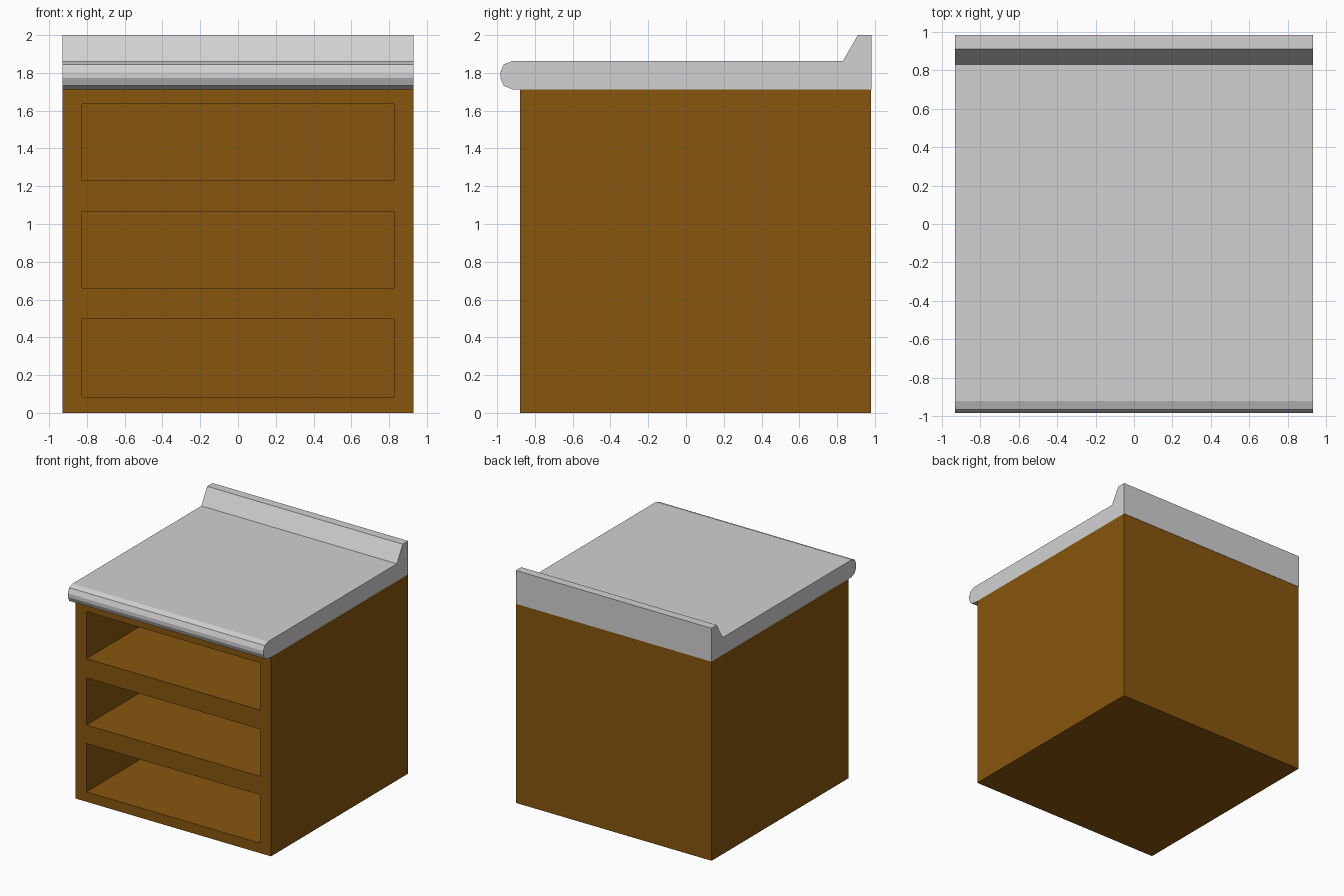
import bpy

if "Cube" in bpy.data.objects:
    bpy.data.objects.remove(bpy.data.objects["Cube"])


def material(name, rgb):
    m = bpy.data.materials.new(name)
    m.diffuse_color = (*rgb, 1.0)
    m.use_nodes = True
    m.node_tree.nodes["Principled BSDF"].inputs["Base Color"].default_value = m.diffuse_color
    return m


def prism(name, profile, half_width, mat):
    """Sweep a (y, z) profile along x, symmetric about x = 0."""
    n = len(profile)
    verts = [(x, y, z) for x in (-half_width, half_width) for y, z in profile]
    faces = [tuple(range(n))[::-1], tuple(range(n, 2 * n))]
    faces += [(i, (i + 1) % n, n + (i + 1) % n, n + i) for i in range(n)]
    mesh = bpy.data.meshes.new(name)
    mesh.from_pydata(verts, [], faces)
    mesh.materials.append(mat)
    obj = bpy.data.objects.new(name, mesh)
    bpy.context.collection.objects.link(obj)
    return obj


def box_profile(y0, y1, z0, z1):
    return [(y0, z0), (y1, z0), (y1, z1), (y0, z1)]


wood = material("brown wood", (0.242, 0.093, 0.0044))
stone = material("light grey stone", (0.64, 0.64, 0.64))

# Cabinet body
cabinet = prism("cabinet", box_profile(-0.88, 0.98, 0.0, 1.713), 0.93, wood)

# Three open shelf recesses cut into the front
for i, (z0, z1) in enumerate([(0.085, 0.5), (0.66, 1.065), (1.23, 1.635)]):
    cutter = prism(f"shelf_cutter_{i + 1}", box_profile(-1.0, 0.87, z0, z1), 0.825, wood)
    cutter.hide_render = True
    cutter.display_type = 'WIRE'
    cut = cabinet.modifiers.new(f"shelf_{i + 1}", 'BOOLEAN')
    cut.operation = 'DIFFERENCE'
    cut.solver = 'EXACT'
    cut.object = cutter

# Countertop with faceted front lip and sloped backsplash
prism("countertop", [
    (0.983, 1.713), (0.983, 2.0), (0.91, 2.0), (0.83, 1.862),
    (-0.92, 1.862), (-0.965, 1.845), (-0.983, 1.803),
    (-0.983, 1.772), (-0.965, 1.732), (-0.92, 1.713),
][::-1], 0.93, stone)
